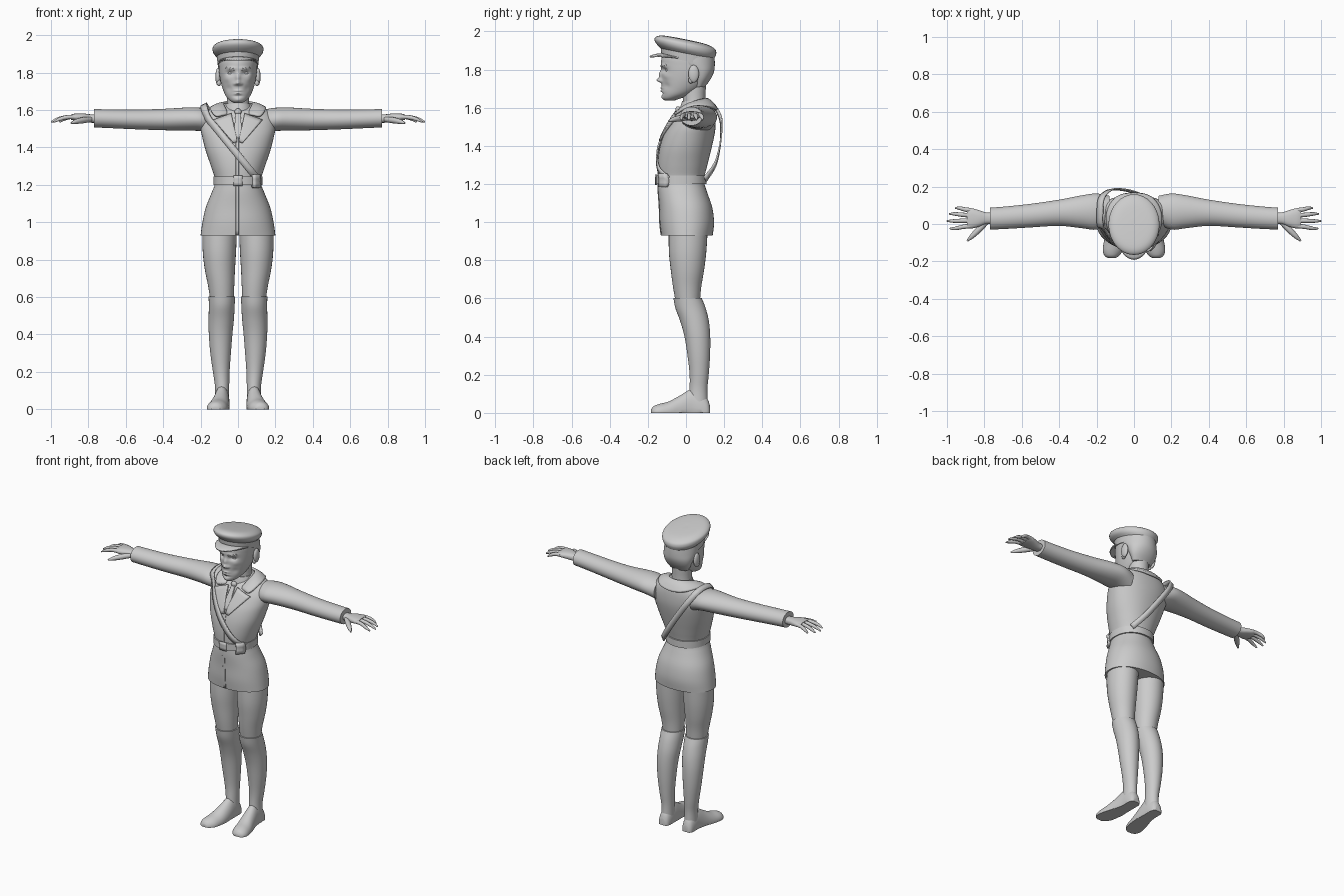
import bpy, bmesh, math
from mathutils import Vector
from mathutils.bvhtree import BVHTree

if "Cube" in bpy.data.objects:
    bpy.data.objects.remove(bpy.data.objects["Cube"])


def finish(name, bm, mirror=False, thick=0, subsurf=0, angle=40):
    bmesh.ops.recalc_face_normals(bm, faces=bm.faces)
    me = bpy.data.meshes.new(name)
    bm.to_mesh(me)
    bm.free()
    me.shade_smooth()
    me.set_sharp_from_angle(angle=math.radians(angle))
    ob = bpy.data.objects.new(name, me)
    bpy.context.collection.objects.link(ob)
    if mirror:
        ob.modifiers.new("Mirror", 'MIRROR')
    if subsurf:
        ob.modifiers.new("Smooth", 'SUBSURF').levels = subsurf
        ob.modifiers["Smooth"].render_levels = subsurf
    if thick:
        s = ob.modifiers.new("Thick", 'SOLIDIFY')
        s.thickness, s.offset = thick, 0
    return ob


def spline(rows, k):
    """Catmull-Rom interpolation through rows of numbers."""
    out = []
    for i in range(len(rows) - 1):
        p0, p1 = rows[max(i - 1, 0)], rows[i]
        p2, p3 = rows[i + 1], rows[min(i + 2, len(rows) - 1)]
        for j in range(k):
            t = j / k
            out.append([0.5 * (2 * b + (c - a) * t + (2 * a - 5 * b + 4 * c - d) * t * t
                               + (3 * b - a - 3 * c + d) * t ** 3)
                        for a, b, c, d in zip(p0, p1, p2, p3)])
    return out + [list(rows[-1])]


def loft(name, axis, rows, n=32, k=4, p=2.0, warp=None, **kw):
    """Rows are (position, a0, a1, b0, b1): extents of each oval section."""
    bm = bmesh.new()
    rings = []
    for t, a0, a1, b0, b1 in spline(rows, k):
        ring = []
        for i in range(n):
            c, s = math.cos(math.tau * i / n), math.sin(math.tau * i / n)
            a = (a0 + a1) / 2 + (a1 - a0) / 2 * math.copysign(abs(c) ** (2 / p), c)
            b = (b0 + b1) / 2 + (b1 - b0) / 2 * math.copysign(abs(s) ** (2 / p), s)
            v = Vector({'x': (t, a, b), 'y': (a, t, b), 'z': (a, b, t)}[axis])
            ring.append(bm.verts.new(warp(v) if warp else v))
        rings.append(ring)
    for r, q in zip(rings, rings[1:]):
        for i in range(n):
            bm.faces.new((r[i], r[(i + 1) % n], q[(i + 1) % n], q[i]))
    bm.faces.new(rings[0])
    bm.faces.new(rings[-1])
    return finish(name, bm, **kw)


def sym(rows):
    return [(z, -w, w, y0, y1) for z, w, y0, y1 in rows]


def sheet(name, lines, **kw):
    """Surface through equal-length lines of points."""
    bm = bmesh.new()
    vs = [[bm.verts.new(p) for p in line] for line in lines]
    for r, q in zip(vs, vs[1:]):
        for i in range(len(r) - 1):
            bm.faces.new((r[i], r[i + 1], q[i + 1], q[i]))
    return finish(name, bm, **kw)


def surface(ob):
    return BVHTree.FromPolygons([v.co for v in ob.data.vertices],
                                [list(f.vertices) for f in ob.data.polygons])


def front(tree, x, z, off):
    hit = tree.ray_cast(Vector((x, -1, z)), Vector((0, 1, 0)))[0]
    return Vector((x, (hit.y if hit else 0) - off, z))


def patch(name, tree, quad, off, thick, n=8, **kw):
    """Four (x, z) corners laid onto the front of a surface."""
    a, b, c, d = [Vector(q) for q in quad]
    lines = []
    for i in range(n + 1):
        l, r = a.lerp(d, i / n), b.lerp(c, i / n)
        lines.append([front(tree, *l.lerp(r, j / n), off) for j in range(n + 1)])
    return sheet(name, lines, thick=thick, **kw)


def ball(name, loc, size, mirror=False):
    bm = bmesh.new()
    bmesh.ops.create_uvsphere(bm, u_segments=20, v_segments=12, radius=1)
    for v in bm.verts:
        v.co = Vector(loc) + Vector([a * b for a, b in zip(v.co, size)])
    return finish(name, bm, mirror)


def tube(name, pts, radii):
    cu = bpy.data.curves.new(name, 'CURVE')
    cu.dimensions, cu.bevel_depth, cu.bevel_resolution, cu.use_fill_caps = '3D', 1, 3, True
    sp = cu.splines.new('POLY')
    rows = spline([tuple(p) + (r,) for p, r in zip(pts, radii)], 4)
    sp.points.add(len(rows) - 1)
    for q, (x, y, z, r) in zip(sp.points, rows):
        q.co, q.radius = (x, y, z, 1), r
    sp.use_smooth = True
    bpy.context.collection.objects.link(bpy.data.objects.new(name, cu))


# Jacket with flared skirt, belt and pouch
jacket = loft("jacket", 'z', sym([
    (.93, .2, -.13, .14), (1, .19, -.138, .147), (1.08, .172, -.14, .137), (1.16, .14, -.146, .11),
    (1.22, .122, -.146, .095), (1.3, .145, -.148, .112), (1.38, .172, -.14, .132),
    (1.45, .19, -.12, .148), (1.5, .2, -.095, .155), (1.55, .198, -.065, .155),
    (1.59, .172, -.035, .15), (1.615, .13, 0, .14), (1.635, .075, .02, .12)]), n=48, p=2.15)
body = surface(jacket)
loft("belt", 'z', sym([(1.2, .131, -.156, .108), (1.245, .131, -.156, .108)]), n=48, k=1, p=2.15)
patch("belt_buckle", body, [(-.025, 1.25), (.025, 1.25), (.025, 1.195), (-.025, 1.195)], .012, .008, 3)
patch("belt_pouch", body, [(.08, 1.255), (.115, 1.255), (.115, 1.185), (.08, 1.185)], .016, .02, 3)
patch("front_placket", body, [(-.012, 1.45), (.004, 1.45), (.004, .932), (-.012, .932)], .001, .004, 20)

# Sleeves
loft("sleeve", 'x', [(.13, .0, .15, 1.47, 1.6), (.2, -.03, .163, 1.487, 1.612), (.28, -.022, .153, 1.49, 1.613),
                     (.4, -.01, .13, 1.492, 1.606), (.55, -.018, .108, 1.497, 1.602),
                     (.68, -.026, .094, 1.503, 1.603), (.77, -.03, .087, 1.507, 1.605)], mirror=True)

# Hands: palm, four fingers and thumb
loft("palm", 'x', [(.74, .0, .06, 1.532, 1.575), (.79, .0, .062, 1.532, 1.577), (.83, -.015, .074, 1.537, 1.582),
                   (.87, -.024, .084, 1.543, 1.581), (.892, -.018, .078, 1.547, 1.576)], n=24, p=2.4, mirror=True)
fingers = [("little_finger", .073, .085, .955), ("ring_finger", .046, .054, .988),
           ("middle_finger", .018, .016, 1.0), ("index_finger", -.01, -.024, .985)]
for s in (-1, 1):
    for name, y0, y1, tip in fingers:
        f = lambda t: .87 + (tip - .87) * t
        tube(name, [(s * f(0), y0, 1.563), (s * f(.4), y0 * .6 + y1 * .4, 1.561),
                    (s * f(.75), y1, 1.55), (s * f(1), y1, 1.535)], [.0125, .0115, .0095, .004])
    tube("thumb", [(s * .79, .01, 1.55), (s * .83, -.03, 1.545), (s * .865, -.065, 1.538),
                   (s * .892, -.09, 1.53)], [.015, .0165, .013, .005])

# Legs, boots and shoes
loft("thigh", 'z', [(.98, .005, .19, -.09, .115), (.85, .01, .189, -.09, .107), (.75, .016, .178, -.08, .095),
                    (.66, .02, .16, -.068, .08), (.57, .024, .146, -.052, .072)], mirror=True)
loft("boot_shaft", 'z', [(.603, .016, .157, -.066, .082), (.55, .018, .156, -.056, .103), (.48, .022, .157, -.03, .12),
                         (.4, .03, .156, -.008, .127), (.3, .038, .148, .008, .126), (.2, .045, .134, .019, .119),
                         (.12, .047, .123, .018, .112), (.03, .047, .123, .01, .115)], mirror=True)
loft("shoe", 'y', [(.125, .065, .108, -.04, .04), (.112, .052, .12, -.06, .075), (.08, .046, .125, -.07, .11),
                   (.03, .045, .128, -.07, .125), (-.03, .045, .142, -.06, .092), (-.09, .05, .16, -.05, .06),
                   (-.14, .06, .167, -.04, .047), (-.17, .08, .157, -.03, .035), (-.183, .1, .135, -.01, .018)],
     warp=lambda v: Vector((v.x, v.y, max(v.z, 0))), mirror=True)


# Head with features pushed into the face: (x, z, depth, width, height)
BUMPS = [(0, 1.772, -.014, .012, .022), (0, 1.744, -.024, .013, .011), (.017, 1.739, -.008, .008, .008),
         (.04, 1.797, .016, .02, .012), (.035, 1.823, -.005, .028, .009), (0, 1.703, -.007, .02, .005),
         (0, 1.688, -.007, .017, .005), (0, 1.674, .005, .025, .006), (0, 1.654, -.005, .018, .01),
         (.06, 1.765, -.005, .016, .016), (.05, 1.715, .006, .016, .018)]


def face(v):
    if v.y < -.01:
        fade = min(1, (-.01 - v.y) / .05)
        v.y += fade * sum(d * math.exp(-((abs(v.x) - x) / w) ** 2 - ((v.z - z) / h) ** 2)
                          for x, z, d, w, h in BUMPS)
    return v


head = loft("head", 'z', sym([
    (1.638, .022, -.112, -.06), (1.65, .043, -.122, -.025), (1.67, .062, -.126, .03), (1.7, .077, -.127, .08),
    (1.74, .09, -.128, .118), (1.78, .098, -.129, .138), (1.82, .102, -.13, .145), (1.86, .103, -.128, .142),
    (1.9, .095, -.11, .13)]), n=96, k=10, warp=face, angle=80)
skull = surface(head)
ball("eye", (.04, -.094, 1.797), (.016, .013, .009), True)
patch("eyebrow", skull, [(.018, 1.822), (.062, 1.829), (.064, 1.823), (.018, 1.812)], .001, .005, mirror=True)
ball("ear", (.107, .04, 1.778), (.014, .028, .046), True)
ball("ear_lobe", (.102, .025, 1.745), (.011, .013, .018), True)
loft("hair", 'z', sym([(1.71, .066, .04, .1), (1.75, .088, .03, .129), (1.79, .1, .0, .147),
                       (1.83, .107, -.06, .151), (1.88, .107, -.1, .149)]), n=48)
loft("neck", 'z', sym([(1.57, .075, .0, .12), (1.63, .06, -.015, .102), (1.72, .06, -.02, .105)]))
loft("shirt_collar", 'z', sym([(1.58, .078, -.035, .12), (1.61, .072, -.028, .115), (1.635, .066, -.02, .112)]))

# Peaked cap: sheared so it tilts down toward the back
tilt = lambda v: Vector((v.x, v.y, v.z - .2 * v.y))
loft("cap_band", 'z', sym([(1.845, .109, -.128, .148), (1.9, .114, -.134, .15)]), n=48, k=2, warp=tilt)
loft("cap_crown", 'z', sym([(1.885, .112, -.132, .147), (1.903, .13, -.154, .155), (1.922, .136, -.165, .159),
                            (1.94, .13, -.158, .15), (1.954, .1, -.125, .11), (1.958, .04, -.05, .04),
                            (1.958, .005, -.01, .005)]), n=48, warp=tilt)
visor = []
for r in range(6):
    t = r / 5
    line = []
    for i in range(25):
        a = math.radians(-72 + 6 * i)
        reach = t * math.cos(a * 90 / 74)
        line.append((math.sin(a) * (.108 + .018 * reach), .01 - math.cos(a) * (.136 + .064 * reach),
                     1.85 + .032 * math.cos(a) - .014 * reach ** 2))
    visor.append(line)
sheet("cap_visor", visor, thick=.008)

# Wide collar folded over the shoulders, lapels and tie
inner = [(0, .118, 1.645), (.06, .1, 1.645), (.08, .05, 1.635), (.07, 0, 1.612), (.05, -.045, 1.572)]
outer = [(0, .168, 1.585), (.1, .155, 1.6), (.15, .07, 1.617), (.15, -.01, 1.603), (.12, -.065, 1.557)]
mid = [((Vector(a) + Vector(b)) / 2 + Vector((0, 0, .012))) for a, b in zip(inner, outer)]
sheet("collar", [inner, mid, outer], mirror=True, thick=.012, subsurf=2)
patch("lapel", body, [(.035, 1.58), (.13, 1.545), (.025, 1.425), (.004, 1.43)], .009, .012, mirror=True)
patch("tie", body, [(-.012, 1.59), (.012, 1.59), (.024, 1.45), (-.024, 1.45)], .006, .008)
ball("tie_knot", (0, -.042, 1.59), (.019, .014, .018))

# Cross strap: over one shoulder, down to the belt, standing off the back
path = [front(body, .11 - .27 * t, 1.225 + .33 * t, .008) for t in [i / 8 for i in range(9)]]
path += [Vector(p) for p in [(-.18, -.01, 1.607), (-.182, .06, 1.628), (-.175, .135, 1.618), (-.14, .176, 1.56),
                             (-.1, .186, 1.5), (-.03, .178, 1.4), (.04, .152, 1.3), (.1, .1, 1.225)]]
path = [Vector(p) for p in spline(path, 3)]
edges = [[], []]
for i, p in enumerate(path):
    tangent = path[min(i + 1, len(path) - 1)] - path[max(i - 1, 0)]
    out = p - Vector((p.x * .75, .04, min(p.z, 1.54)))
    side = tangent.cross(out).normalized() * .018
    edges[0].append(p + side)
    edges[1].append(p - side)
sheet("cross_strap", edges, thick=.008)
